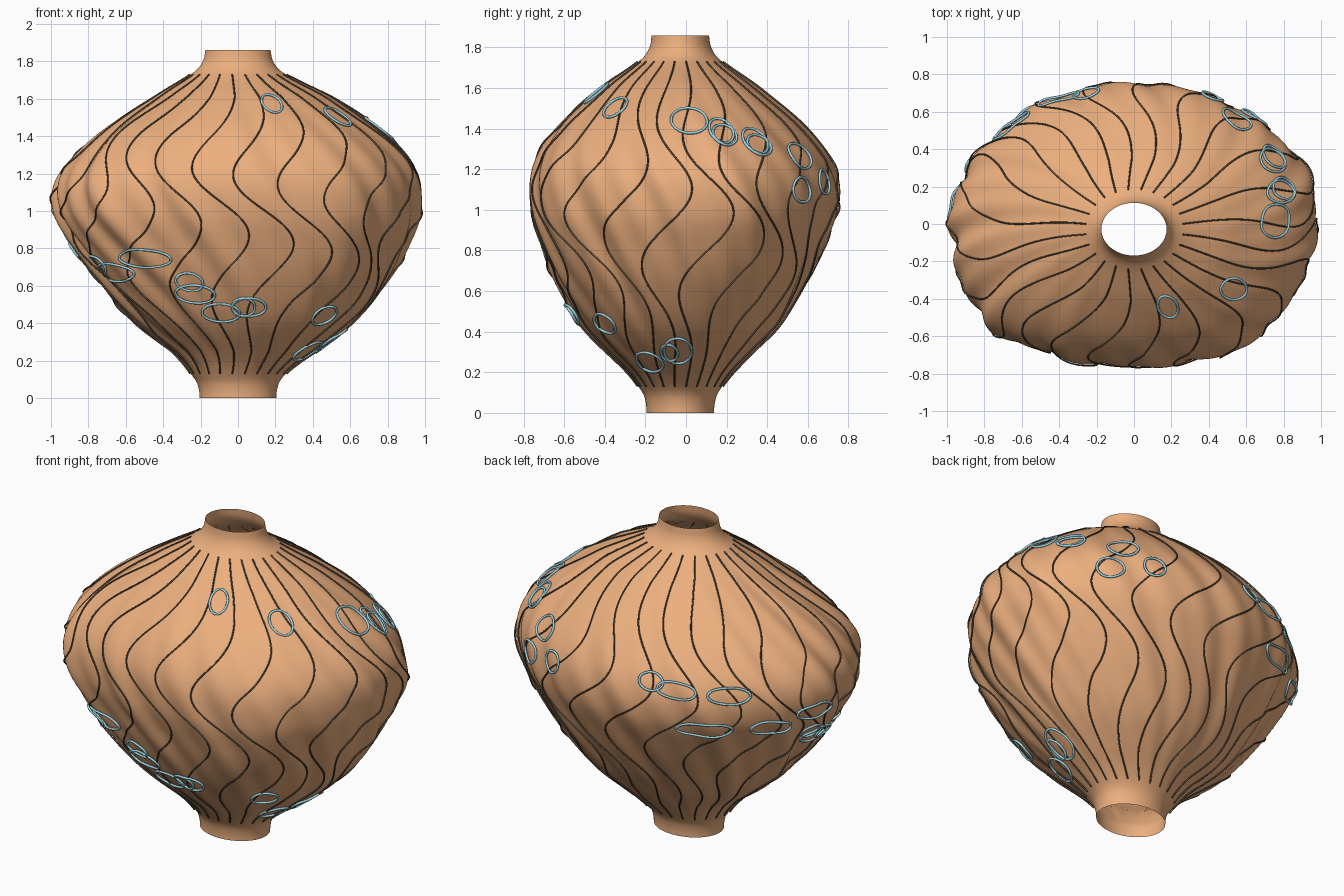
import bpy
from math import sin, cos, pi, exp, radians, acos, asin, hypot

if "Cube" in bpy.data.objects:
    bpy.data.objects.remove(bpy.data.objects["Cube"])

# Half width along x at each height
PROFILE = [(0, .205), (.05, .21), (.1, .23), (.2, .325), (.4, .58), (.6, .752),
           (.8, .88), (1.0, .97), (1.2, .95), (1.4, .78), (1.6, .49), (1.74, .24),
           (1.8, .188), (1.86, .174)]
RATIO, Y0, TOP = .775, -.028, 1.86


def material(name, color):
    m = bpy.data.materials.new(name)
    m.diffuse_color = (*color, 1)
    m.use_nodes = True
    m.node_tree.nodes["Principled BSDF"].inputs["Base Color"].default_value = m.diffuse_color
    return m


def half_width(z):
    # Smooth cubic interpolation of the profile
    z = min(max(z, 0), TOP)
    i = max(k for k in range(len(PROFILE) - 1) if PROFILE[k][0] <= z)

    def slope(k):
        a, b = PROFILE[max(k - 1, 0)], PROFILE[min(k + 1, len(PROFILE) - 1)]
        return (b[1] - a[1]) / (b[0] - a[0]) if k else 0
    (z0, r0), (z1, r1) = PROFILE[i], PROFILE[i + 1]
    h = z1 - z0
    t = (z - z0) / h
    return ((2*t**3 - 3*t*t + 1) * r0 + (t**3 - 2*t*t + t) * h * slope(i)
            + (3*t*t - 2*t**3) * r1 + (t**3 - t*t) * h * slope(i + 1))


def fade(z):
    return sin(pi * min(max((z - .12) / 1.62, 0), 1))


def surface(th, z, lift=0.0):
    # Oval body with soft lobes and twisted folds that fade out at both necks
    def lobe(deg, width):
        d = (th - radians(deg) + pi) % (2 * pi) - pi
        return exp(-(d / width) ** 2)
    ph = th + .6 * z
    folds = (.011 * sin(14 * ph) + .009 * sin(25 * ph + 1)) * (.8 + .6 * lobe(200, 1))
    lobes = .065 * lobe(223, .3) + .05 * lobe(305, .28) + .025 * lobe(22, .25) \
        - .02 * lobe(140, .4)
    f = fade(z)
    r = half_width(z) + f * (folds + lobes * f)
    n = hypot(cos(th) * RATIO, sin(th))
    # The belly is centred while shoulder and hip lean slightly
    mid = exp(-((z - 1.05) / .3) ** 2)
    return (r * cos(th) + .03 * min(1, 4 * f) * (1 - 1.15 * mid)
            + lift * cos(th) * RATIO / n,
            r * (RATIO + .035 * (1 - f)) * sin(th) + Y0 * (1 - .8 * mid)
            + lift * sin(th) / n, z)


def tubes(name, paths, radius, mat, cyclic):
    cu = bpy.data.curves.new(name, 'CURVE')
    cu.dimensions = '3D'
    cu.bevel_depth = radius
    cu.bevel_resolution = 1
    cu.use_fill_caps = True
    for path in paths:
        s = cu.splines.new('POLY')
        s.points.add(len(path) - 1)
        for p, co in zip(s.points, path):
            p.co = (*co, 1)
        s.use_cyclic_u = cyclic
        s.use_smooth = True
    ob = bpy.data.objects.new(name, cu)
    bpy.context.collection.objects.link(ob)
    cu.materials.append(mat)
    return ob


# Vase body: open thin shell
SEG, ROWS = 288, 100
verts = [surface(2 * pi * j / SEG, TOP * i / ROWS)
         for i in range(ROWS + 1) for j in range(SEG)]
faces = [(i * SEG + j, i * SEG + (j + 1) % SEG,
          (i + 1) * SEG + (j + 1) % SEG, (i + 1) * SEG + j)
         for i in range(ROWS) for j in range(SEG)]
me = bpy.data.meshes.new("vase_body")
me.from_pydata(verts, [], faces)
me.polygons.foreach_set("use_smooth", [True] * len(faces))
me.materials.append(material("clay", (.84, .43, .21)))
body = bpy.data.objects.new("vase_body", me)
bpy.context.collection.objects.link(body)

# Wandering dark lines from neck to foot
N = 24
lines = []
for k in range(N):
    base = 2 * pi * (k + .5) / N
    lines.append([])
    for i in range(101):
        z = .13 + 1.6 * i / 100
        th = base + .19 * fade(z) * sin(7.5 * z + 3 * base + .6 * sin(2 * base))
        lines[-1].append(surface(th, z, .006))
tubes("wandering_lines", lines, .0045, material("dark_line", (.10, .075, .045)), False)

# Surface rings: (position across, height, half width)
FRONT = [(.15, 1.575, .05), (.5, 1.505, .06), (-.73, .71, .06), (-.65, .67, .13),
         (-.5, .745, .14), (-.28, .62, .07), (-.25, .555, .1), (-.12, .455, .1),
         (0, .485, .06), (.03, .485, .09), (.42, .44, .07), (.34, .25, .07)]
RIGHT = [(-.04, .305, .065), (-.08, .295, .04), (.01, 1.44, .085), (.16, 1.39, .06),
         (.32, 1.34, .07), (.54, 1.265, .085), (.54, 1.1, .075), (.65, 1.14, .06)]
BACK = [(106, 1.21, .07), (115, 1.18, .11), (134, 1.16, .12), (125, .95, .16),
        (150, .95, .11), (170, 1.0, .11), (173, .84, .05), (178, .79, .09),
        (184, .78, .05)]


def clamp(v):
    return max(-.99, min(.99, v))


def ring(th, zc, w, h):
    # Oval outline laid on the surface
    path = []
    for i in range(40):
        t = 2 * pi * i / 40
        z = zc + min(w, h) * sin(t)
        speed = half_width(z) * hypot(sin(th), RATIO * cos(th))
        path.append(surface(th + w * cos(t) / speed, z, .010))
    return path


def front_angle(x, z):
    return -acos(clamp(x / half_width(z)))


def right_angle(y, z):
    return asin(clamp((y - Y0) / (half_width(z) * RATIO)))


rings = [ring(front_angle(u, z), z, w, .048) for u, z, w in FRONT]
rings += [ring(right_angle(u, z), z, w, .062) for u, z, w in RIGHT]
rings += [ring(radians(u), z, w, .045) for u, z, w in BACK]
# Doubled loops where two rings nearly coincide
rings += [ring(right_angle(u + .01, z), z - .02, w, .05) for u, z, w in RIGHT[3:5]]
tubes("surface_rings", rings, .007, material("pale_blue", (.35, .66, .75)), True)
